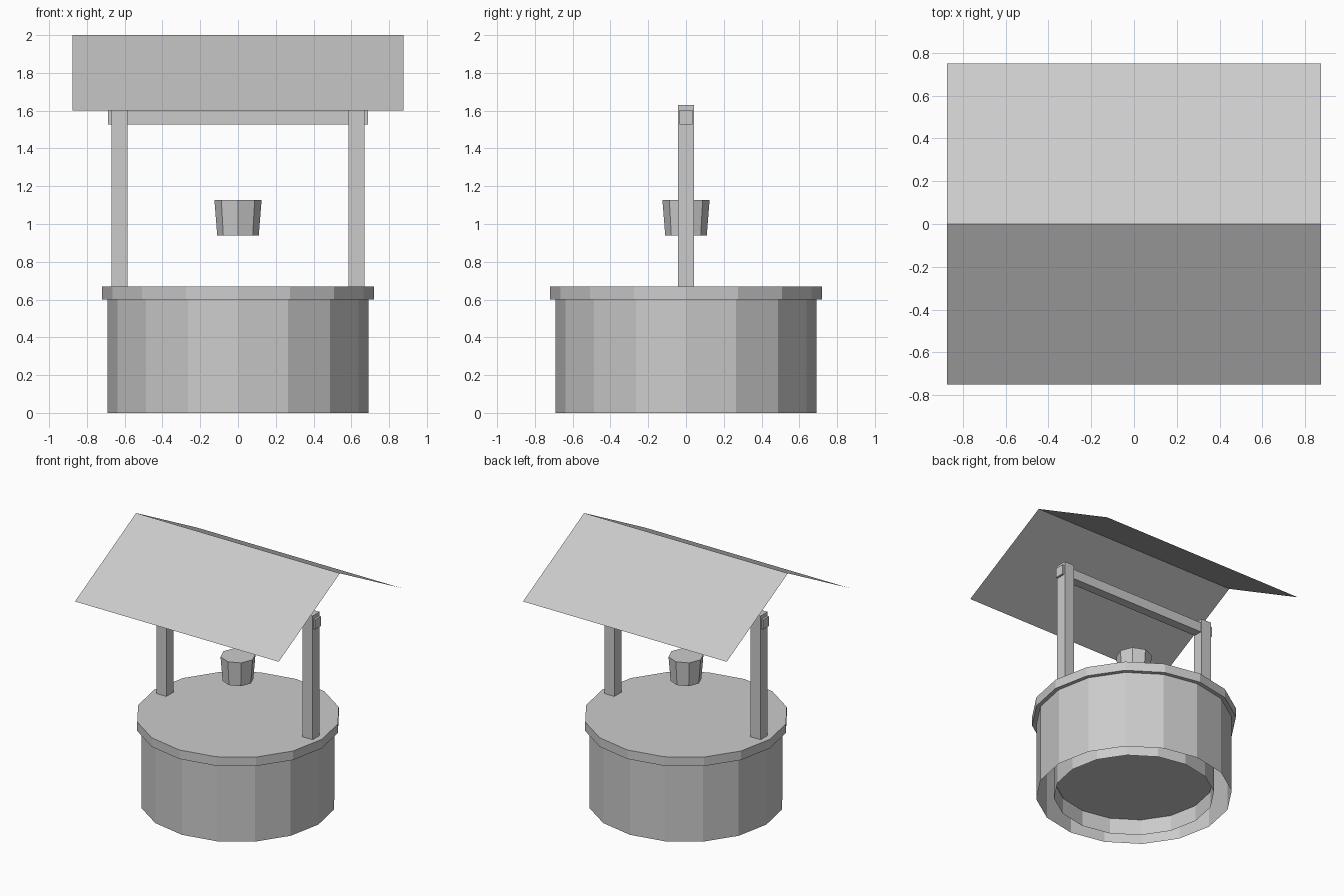
import bpy, bmesh
from mathutils import Matrix

if "Cube" in bpy.data.objects:
    bpy.data.objects.remove(bpy.data.objects["Cube"])


def add_object(name, bm):
    mesh = bpy.data.meshes.new(name)
    bm.to_mesh(mesh)
    bm.free()
    obj = bpy.data.objects.new(name, mesh)
    bpy.context.collection.objects.link(obj)
    return obj


def cone(name, sides, r_bottom, r_top, z0, z1, caps=True):
    bm = bmesh.new()
    bmesh.ops.create_cone(bm, cap_ends=caps, segments=sides, radius1=r_bottom,
                          radius2=r_top, depth=z1 - z0,
                          matrix=Matrix.Translation((0, 0, (z0 + z1) / 2)))
    return add_object(name, bm)


def box(name, centre, size):
    bm = bmesh.new()
    bmesh.ops.create_cube(bm, size=1, matrix=Matrix.Translation(centre)
                          @ Matrix.Diagonal((*size, 1)))
    return add_object(name, bm)


# Round wall: open outer and inner shells, with a floor disc inside
cone("outer_wall", 16, 0.69, 0.69, 0, 0.6, caps=False)
inner = cone("inner_wall", 16, 0.565, 0.565, 0, 0.6, caps=False)
inner.data.flip_normals()

bm = bmesh.new()
bmesh.ops.create_circle(bm, cap_ends=True, segments=16, radius=0.56,
                        matrix=Matrix.Translation((0, 0, 0.12)))
add_object("water_disc", bm)

# Overhanging rim slab
cone("rim", 16, 0.72, 0.72, 0.6, 0.67)

# Posts and cross beam
for side, x in (("left", -0.628), ("right", 0.628)):
    box(side + "_post", (x, 0, 1.115), (0.086, 0.086, 1.03))
box("cross_beam", (0, 0, 1.565), (1.375, 0.07, 0.075))

# Bucket
cone("bucket", 8, 0.11, 0.125, 0.94, 1.128)

# Thin gable roof: profile swept along x
bm = bmesh.new()
rows = [[bm.verts.new((x, y, z)) for x in (-0.875, 0.875)]
        for y, z in ((-0.75, 1.6), (0, 2.0), (0.75, 1.6))]
for a, b in zip(rows, rows[1:]):
    bm.faces.new((a[0], a[1], b[1], b[0]))
add_object("roof", bm)
